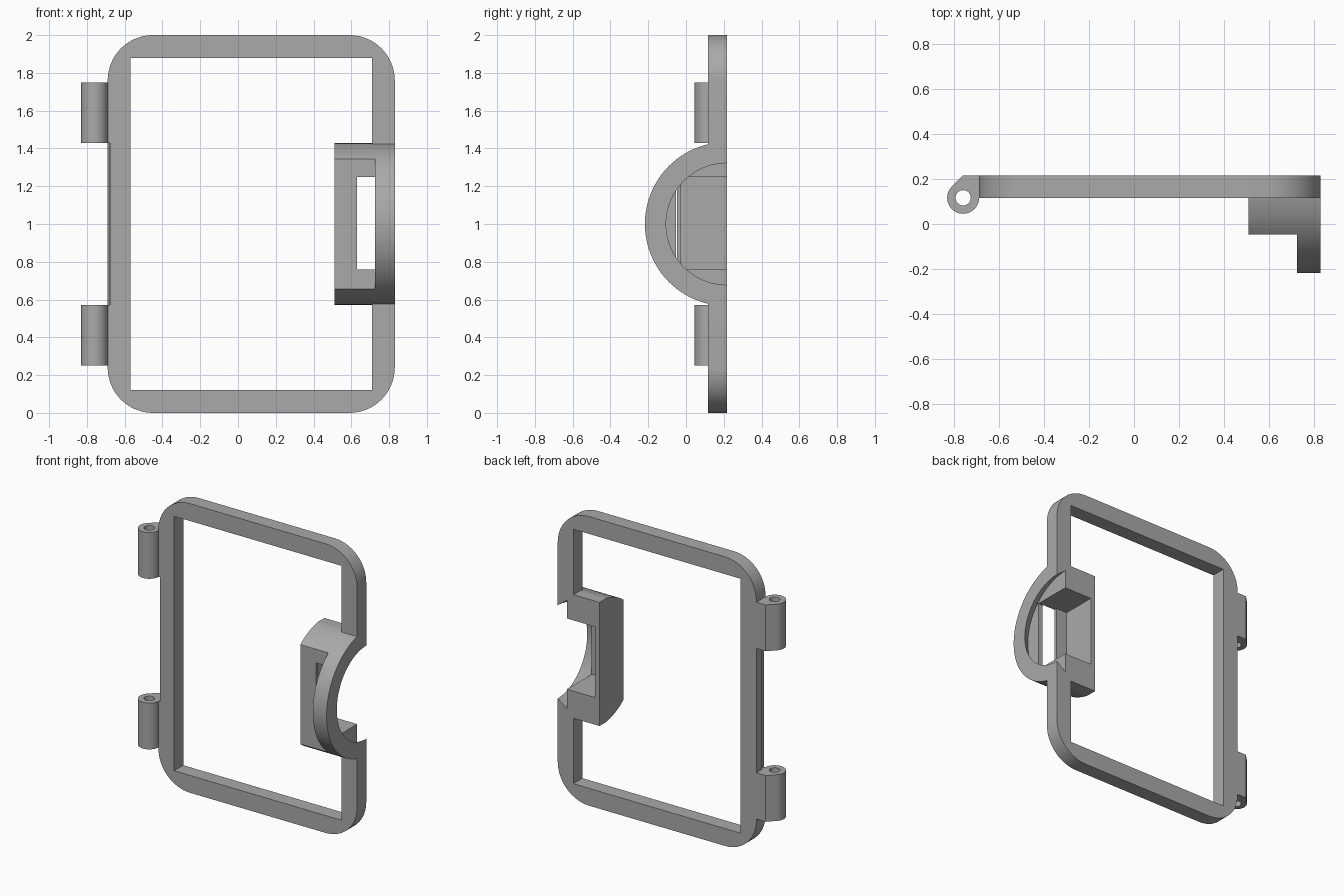
import bpy, bmesh, math
from mathutils import Vector

if "Cube" in bpy.data.objects:
    bpy.data.objects.remove(bpy.data.objects["Cube"])

grey = bpy.data.materials.new("plain_grey")
grey.use_nodes = True
colour = (0.4, 0.4, 0.4, 1)
grey.diffuse_color = colour
grey.node_tree.nodes["Principled BSDF"].inputs["Base Color"].default_value = colour

FRONT, BACK, MID = 0.1165, 0.2165, 1.0
PIN_X, PIN_R = -0.76, 0.071


def finish(name, bm):
    bmesh.ops.recalc_face_normals(bm, faces=bm.faces)
    mesh = bpy.data.meshes.new(name)
    bm.to_mesh(mesh)
    bm.free()
    mesh.materials.append(grey)
    ob = bpy.data.objects.new(name, mesh)
    bpy.context.collection.objects.link(ob)
    return ob


def prism(name, profile, axis, lo, hi):
    """Extrude a 2D profile along an axis; profile uses the other two axes in order."""
    bm = bmesh.new()
    verts = []
    for a, b in profile:
        co = [a, b]
        co.insert(axis, lo)
        verts.append(bm.verts.new(co))
    face = bm.faces.new(verts)
    out = bmesh.ops.extrude_face_region(bm, geom=[face])
    move = Vector((0, 0, 0))
    move[axis] = hi - lo
    bmesh.ops.translate(bm, verts=[g for g in out["geom"] if isinstance(g, bmesh.types.BMVert)], vec=move)
    return finish(name, bm)


def arc(cx, cy, r, start, end, n):
    angles = [math.radians(start + (end - start) * i / n) for i in range(n + 1)]
    return [(cx + r * math.cos(t), cy + r * math.sin(t)) for t in angles]


def circle(cx, cy, r, n=48):
    return arc(cx, cy, r, 0, 360, n)[:-1]


def rect(a, b, c, d):
    return [(a, c), (b, c), (b, d), (a, d)]


def boolean(target, tool, operation):
    mod = target.modifiers.new(operation.lower(), "BOOLEAN")
    mod.operation, mod.object, mod.solver = operation, tool, "EXACT"
    bpy.context.view_layer.objects.active = target
    bpy.ops.object.modifier_apply(modifier=mod.name)
    bpy.data.objects.remove(tool)


# Rounded door frame
r = 0.24
left, right = -0.69, 0.83
outline = (arc(right - r, 2 - r, r, 0, 90, 16) + arc(left + r, 2 - r, r, 90, 180, 16)
           + arc(left + r, r, r, 180, 270, 16) + arc(right - r, r, r, 270, 360, 16))
frame = prism("door_frame", outline, 1, FRONT, BACK)
boolean(frame, prism("opening", rect(-0.57, 0.71, 0.12, 1.88), 1, 0, 0.4), "DIFFERENCE")

# Clearance groove between the hinges
boolean(frame, prism("groove", circle(PIN_X, FRONT, 0.083), 2, 0.57, 1.43), "DIFFERENCE")

# Finger-pull rim and latch block share one curved outline
curve = [(y, max(MID - 0.4275, min(MID + 0.4275, z)))
         for y, z in arc(BACK, MID, 0.434, 90, 270, 72)]
boolean(frame, prism("rim", curve, 0, 0.725, right), "UNION")
block = [(max(y, -0.047), z) for y, z in curve]
boolean(frame, prism("latch_block", block, 0, 0.51, 0.75), "UNION")

# Undercut round the finger hole, widening inward
bm = bmesh.new()
bmesh.ops.create_cone(bm, cap_ends=True, segments=96, radius1=0.376, radius2=0.312, depth=0.083)
for v in bm.verts:
    v.co = Vector((v.co.z + 0.8015, v.co.x + BACK, v.co.y + MID))
boolean(frame, finish("undercut", bm), "DIFFERENCE")

# Pocket behind the latch plate, and the slot through the plate
boolean(frame, prism("pocket", rect(0.545, 0.78, 0.76, 1.25), 1, -0.026, 0.4), "DIFFERENCE")
boolean(frame, prism("slot", rect(0.63, 0.78, 0.76, 1.25), 1, -0.053, 0.1), "DIFFERENCE")

# Hinge knuckles
knuckle = arc(PIN_X, FRONT, PIN_R, 135, 360, 36) + [(-0.68, FRONT), (-0.68, BACK), (PIN_X, BACK)]
parts = [frame]
for name, low in (("lower_hinge", 0.25), ("upper_hinge", 1.43)):
    hinge = prism(name, knuckle, 2, low, low + 0.32)
    boolean(hinge, prism("pin_hole", circle(PIN_X, FRONT, 0.034, 32), 2, low - 0.1, low + 0.5), "DIFFERENCE")
    parts.append(hinge)

# Smooth the curved walls, keep the edges crisp
for ob in parts:
    bpy.ops.object.select_all(action="DESELECT")
    ob.select_set(True)
    bpy.context.view_layer.objects.active = ob
    bpy.ops.object.shade_smooth_by_angle(angle=math.radians(25))
